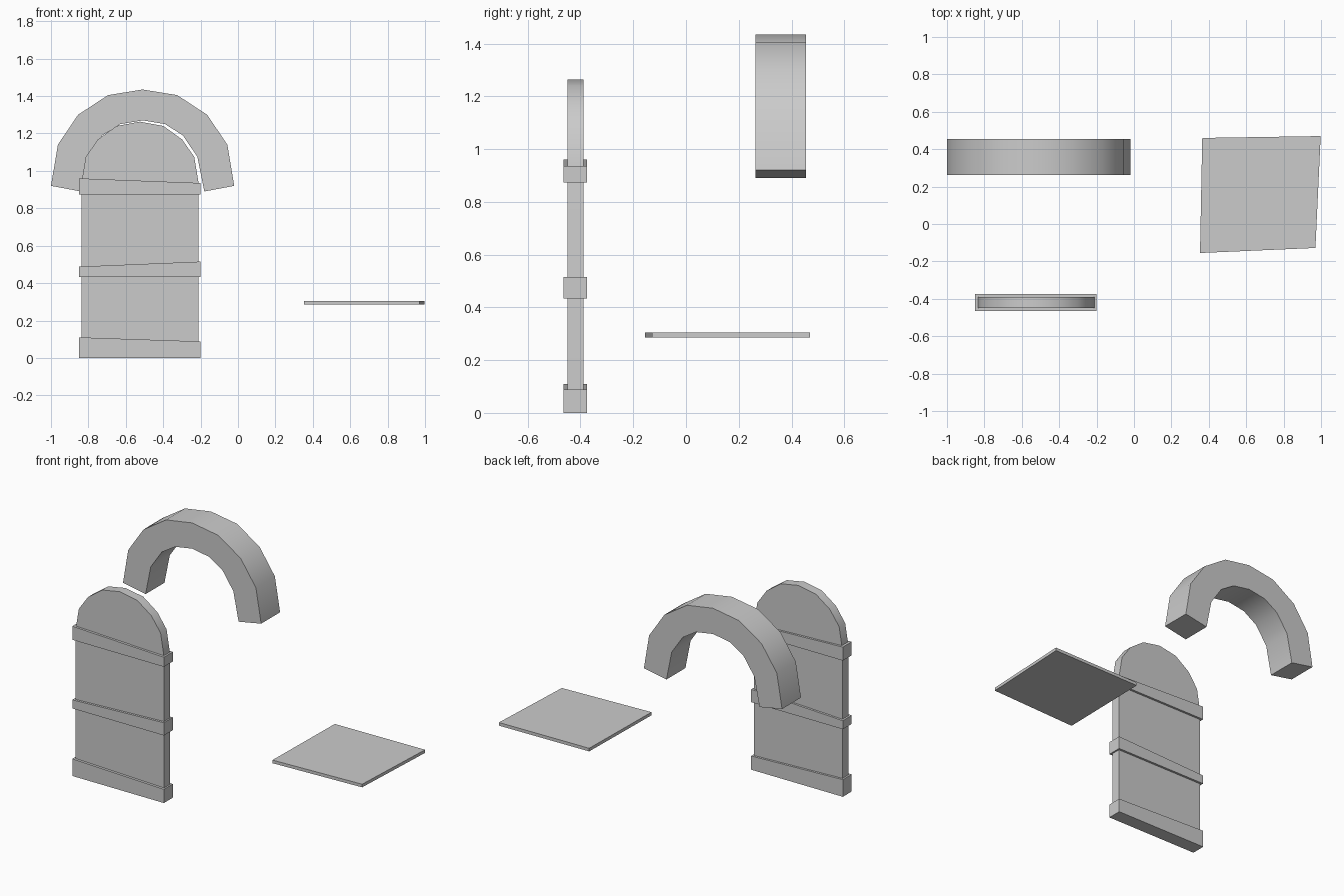
import bpy, bmesh, math

if "Cube" in bpy.data.objects:
    bpy.data.objects.remove(bpy.data.objects["Cube"])


def prism(name, outline, lo, hi, upright=True, smooth=False):
    """Extrude a closed outline: XZ outline along y, or XY outline along z."""
    bm = bmesh.new()

    def place(a, b, d):
        return bm.verts.new((a, d, b) if upright else (a, b, d))

    near = [place(a, b, lo) for a, b in outline]
    far = [place(a, b, hi) for a, b in outline]
    bm.faces.new(near)
    bm.faces.new(far[::-1])
    n = len(outline)
    for i in range(n):
        j = (i + 1) % n
        bm.faces.new((near[j], near[i], far[i], far[j]))
    bmesh.ops.recalc_face_normals(bm, faces=bm.faces[:])
    mesh = bpy.data.meshes.new(name)
    bm.to_mesh(mesh)
    bm.free()
    obj = bpy.data.objects.new(name, mesh)
    bpy.context.collection.objects.link(obj)
    if smooth:
        bpy.ops.object.select_all(action='DESELECT')
        obj.select_set(True)
        bpy.context.view_layer.objects.active = obj
        bpy.ops.object.shade_smooth_by_angle(angle=math.radians(35))
    return obj


def full_arc(half, cx):
    """Mirror a half profile (right foot to crown) into a whole arc."""
    right = [(cx + d, z) for d, z in half]
    left = [(cx - d, z) for d, z in half[-2::-1]]
    return right + left


# Stone arch
outer = full_arc([(.49, .92), (.453, 1.14), (.345, 1.30), (.185, 1.405), (0, 1.435)], -.51)
inner = full_arc([(.33, .89), (.293, 1.075), (.215, 1.19), (.12, 1.25), (0, 1.27)], -.51)
prism("stone_arch", outer + inner[::-1], .263, .455, smooth=True)

# Round-topped door panel
top = full_arc([(.314, .01), (.314, .93), (.29, 1.075), (.225, 1.168),
                (.125, 1.24), (0, 1.263)], -.524)
prism("door_panel", top, -.45, -.389, smooth=True)

# Door bands with uneven top edges: bottom, left top, right top
for label, z, left, right in (("lower", 0, .11, .088),
                              ("middle", .433, .488, .515),
                              ("upper", .873, .96, .935)):
    prism(label + "_door_band",
          [(-.85, z), (-.2, z), (-.2, right), (-.85, left)], -.465, -.375)

# Crooked floor slab
prism("floor_slab", [(.353, -.155), (.97, -.128), (.998, .47), (.365, .46)],
      .285, .305, upright=False)
